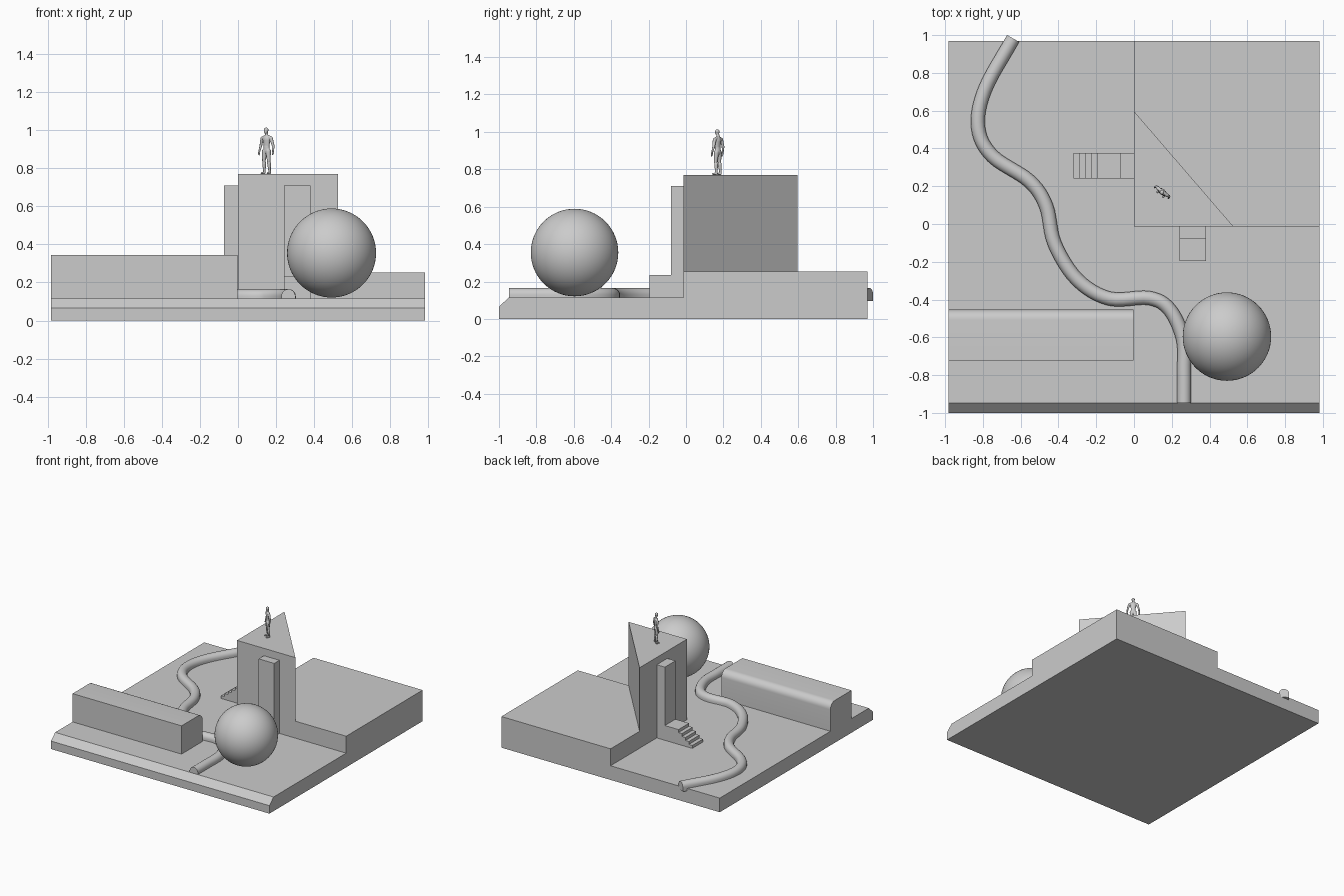
import bpy, bmesh, math
from mathutils import Vector, Matrix

if "Cube" in bpy.data.objects:
    bpy.data.objects.remove(bpy.data.objects["Cube"])


def make_object(name, bm, smooth=False):
    bmesh.ops.recalc_face_normals(bm, faces=bm.faces[:])
    mesh = bpy.data.meshes.new(name)
    bm.to_mesh(mesh)
    bm.free()
    ob = bpy.data.objects.new(name, mesh)
    bpy.context.collection.objects.link(ob)
    if smooth:
        bpy.ops.object.select_all(action='DESELECT')
        ob.select_set(True)
        bpy.context.view_layer.objects.active = ob
        bpy.ops.object.shade_smooth_by_angle(angle=math.radians(35))
    return ob


def prism(name, outline, to_3d, lo, hi, smooth=False):
    """Extrude a 2D outline between lo and hi; to_3d places (u, v, depth)."""
    bm = bmesh.new()
    a = [bm.verts.new(to_3d(u, v, lo)) for u, v in outline]
    b = [bm.verts.new(to_3d(u, v, hi)) for u, v in outline]
    bm.faces.new(a)
    bm.faces.new(b)
    n = len(a)
    for i in range(n):
        j = (i + 1) % n
        bm.faces.new((a[i], a[j], b[j], b[i]))
    return make_object(name, bm, smooth)


along_x = lambda u, v, d: (d, u, v)
along_y = lambda u, v, d: (u, d, v)
along_z = lambda u, v, d: (u, v, d)


def union(target, other):
    mod = target.modifiers.new("union", 'BOOLEAN')
    mod.operation = 'UNION'
    mod.solver = 'EXACT'
    mod.object = other
    bpy.context.view_layer.objects.active = target
    bpy.ops.object.modifier_apply(modifier=mod.name)
    bpy.data.objects.remove(other)


G = 0.115  # ground level

# Ground slab with bevelled front, raised terrace and triangular tower in one body
slab = [(-1, 0), (0.97, 0), (0.97, G), (-0.947, G), (-1, 0.065)]
base = prism("ground_base", slab, along_x, -0.983, 0.983)
union(base, prism("terrace", [(0, -0.013), (0.983, -0.013), (0.983, 0.97), (0, 0.97)],
                  along_z, 0.03, 0.253))
union(base, prism("tower", [(0, -0.013), (0.526, -0.013), (0, 0.597)], along_z, 0.06, 0.77))

# Front doorway and landing
prism("front_doorway", [(0.0, G), (-0.195, G), (-0.195, 0.235), (-0.08, 0.235),
                        (-0.08, 0.71), (0.0, 0.71)], along_x, 0.242, 0.382)

# Side doorway, landing and stairs
stairs = [(0.01, G)]
for i in range(5):
    x = -0.32 + 0.031 * i
    stairs += [(x, G + 0.024 * i), (x, G + 0.024 * (i + 1))]
stairs += [(-0.073, 0.235), (-0.073, 0.71), (0.01, 0.71)]
prism("side_doorway_stairs", stairs, along_y, 0.24, 0.376)

# Long low block with one rounded top edge
R = 0.055
block = [(-0.723, G), (-0.453, G)]
block += [(-0.453 - R + R * math.cos(t * math.pi / 16), 0.345 - R + R * math.sin(t * math.pi / 16))
          for t in range(9)]
block.append((-0.723, 0.345))
prism("long_block", block, along_x, -0.983, -0.002, smooth=True)

# Large ball
bm = bmesh.new()
bmesh.ops.create_uvsphere(bm, u_segments=64, v_segments=32, radius=0.234,
                          matrix=Matrix.Translation((0.492, -0.596, 0.355)))
make_object("ball", bm, True)

# Winding pipe: arched section swept along a smooth path
path = [(0.265, -0.947), (0.265, -0.78), (0.26, -0.61), (0.19, -0.455), (0.08, -0.392),
        (-0.13, -0.395), (-0.3, -0.295), (-0.42, -0.105), (-0.465, 0.095), (-0.555, 0.228),
        (-0.75, 0.36), (-0.825, 0.51), (-0.79, 0.71), (-0.64, 0.982)]
pts = [Vector(p) for p in path]
pts = [2 * pts[0] - pts[1]] + pts + [2 * pts[-1] - pts[-2]]
line = []
for p0, p1, p2, p3 in zip(pts, pts[1:], pts[2:], pts[3:]):
    for k in range(6):
        t = k / 6
        line.append(0.5 * (2 * p1 + (p2 - p0) * t + (2 * p0 - 5 * p1 + 4 * p2 - p3) * t ** 2
                           + (3 * p1 - p0 - 3 * p2 + p3) * t ** 3))
line.append(pts[-2])
W = 0.037
section = [(-W, 0.095), (W, 0.095)]
section += [(W * math.cos(a * math.pi / 12), 0.128 + W * math.sin(a * math.pi / 12)) for a in range(13)]
bm = bmesh.new()
rings = []
for i, p in enumerate(line):
    d = (line[min(i + 1, len(line) - 1)] - line[max(i - 1, 0)]).normalized()
    side = Vector((d.y, -d.x))
    rings.append([bm.verts.new((*(p + side * u), z)) for u, z in section])
n = len(section)
for r, s in zip(rings, rings[1:]):
    for i in range(n):
        j = (i + 1) % n
        bm.faces.new((r[i], r[j], s[j], s[i]))
bm.faces.new(rings[0])
bm.faces.new(rings[-1])
make_object("winding_pipe", bm, True)

# Standing figure: tapered limbs fused by a remesh (local x = shoulders, -y = facing)
bm = bmesh.new()


def limb(a, ra, b, rb, flat=1.0):
    verts = []
    for c, r in ((a, ra), (b, rb)):
        m = Matrix.Translation(c) @ Matrix.Diagonal((1, flat, 1, 1))
        verts += bmesh.ops.create_uvsphere(bm, u_segments=12, v_segments=8, radius=r, matrix=m)["verts"]
    faces = list({f for v in verts for f in v.link_faces})
    bmesh.ops.delete(bm, geom=faces, context='FACES_ONLY')
    res = bmesh.ops.convex_hull(bm, input=verts)
    junk = {g for g in res["geom_interior"] + res["geom_unused"] if isinstance(g, bmesh.types.BMVert)}
    bmesh.ops.delete(bm, geom=list(junk), context='VERTS')


limb((0, -0.003, 0.232), 0.0125, (0, -0.006, 0.222), 0.0095)   # head
limb((0, 0, 0.216), 0.008, (0, 0.002, 0.198), 0.009)           # neck
limb((0, 0, 0.182), 0.023, (0, 0, 0.145), 0.017, 0.68)         # chest
limb((0, 0, 0.145), 0.017, (0, 0.001, 0.124), 0.019, 0.75)     # hips
for s in (-1, 1):
    limb((0.012 * s, 0.001, 0.197), 0.008, (0.029 * s, 0.001, 0.188), 0.010)     # shoulder
    limb((0.030 * s, 0.001, 0.187), 0.0095, (0.041 * s, 0.004, 0.150), 0.007)    # upper arm
    limb((0.041 * s, 0.004, 0.150), 0.0075, (0.046 * s, -0.003, 0.118), 0.005)   # forearm
    limb((0.046 * s, -0.004, 0.113), 0.006, (0.045 * s, -0.007, 0.102), 0.004)   # hand
    limb((0.012 * s, 0, 0.120), 0.0145, (0.016 * s, -0.002, 0.068), 0.009)       # thigh
    limb((0.016 * s, 0.001, 0.056), 0.0105, (0.018 * s, 0.004, 0.012), 0.006)    # calf
    limb((0.018 * s, 0.004, 0.007), 0.007, (0.020 * s, -0.017, 0.005), 0.005)    # foot
figure = make_object("standing_figure", bm)
remesh = figure.modifiers.new("fuse", 'REMESH')
remesh.mode = 'VOXEL'
remesh.voxel_size = 0.0025
remesh.use_smooth_shade = True
figure.location = (0.15, 0.17, 0.77)
figure.rotation_euler = (0, 0, math.radians(-38))
